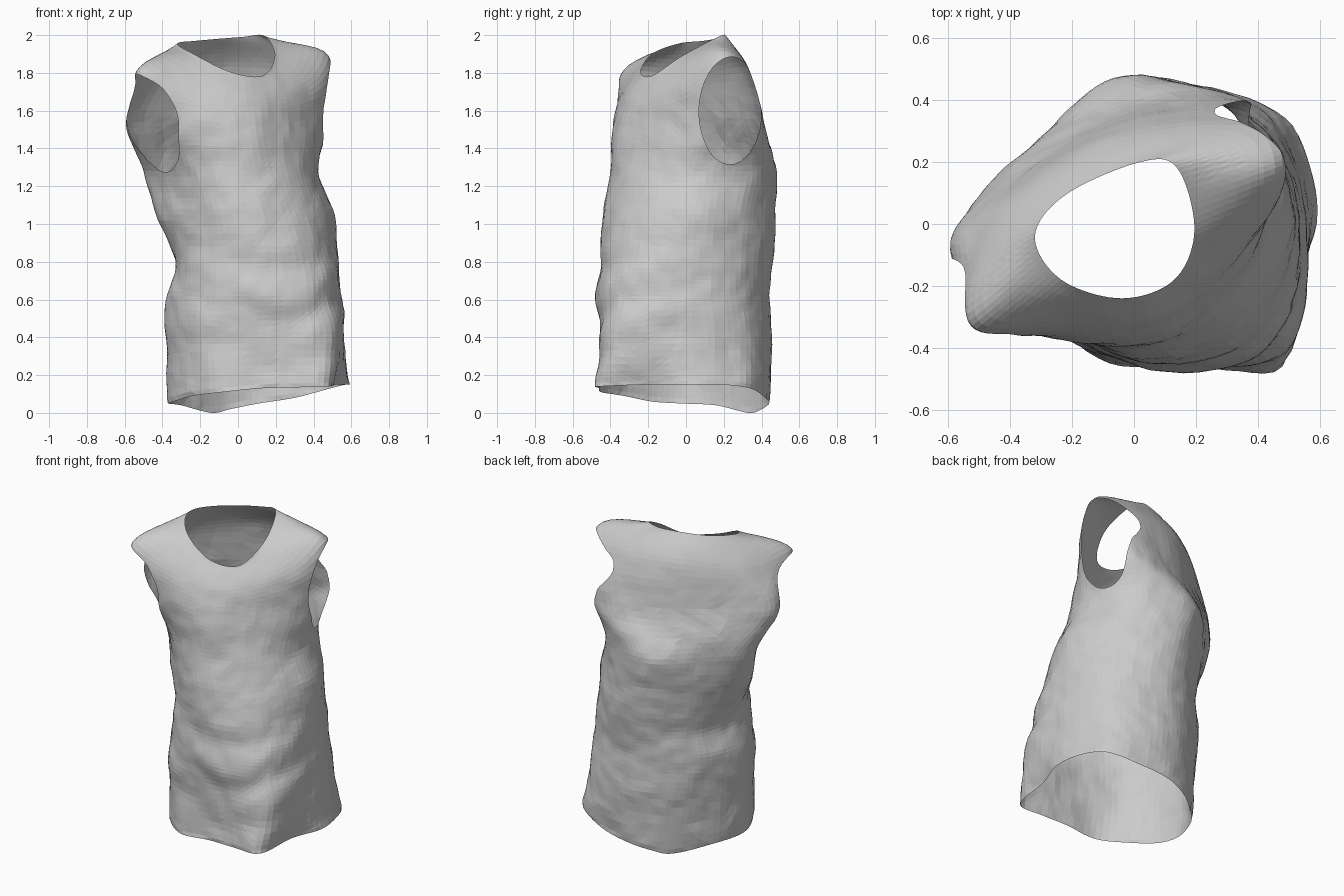
import bpy, bmesh
from math import cos, sin, pi, radians
from mathutils import Vector, noise

cube = bpy.data.objects.get("Cube")
if cube:
    bpy.data.objects.remove(cube)

COLS = 80        # columns around the garment
STEPS = 8        # rows between two sections


def spline(a, b, c, d, t):
    """Catmull-Rom point between b and c."""
    return 0.5 * (2 * b + (c - a) * t + (2 * a - 5 * b + 4 * c - d) * t * t
                  + (3 * b - a - 3 * c + d) * t ** 3)


def closed_ring(points, roll=0):
    """Smooth closed ring through the points, sampled evenly."""
    points = [Vector(p) for p in points]
    n, per = len(points), COLS // len(points)
    ring = [spline(points[i - 1], points[i], points[(i + 1) % n],
                   points[(i + 2) % n], j / per)
            for i in range(n) for j in range(per)]
    return ring[-roll:] + ring[:-roll] if roll else ring


def body_ring(cx, cy, z, radii):
    """Level ring given by its centre and radii every 45 degrees from +x."""
    return closed_ring([(cx + r * cos(k * pi / 4), cy + r * sin(k * pi / 4), z)
                        for k, r in enumerate(radii)])


# Wavy hem with a fold at the front left corner
hem = [(.59, 0, .15), (.57, .18, .15), (.49, .34, .13), (.3, .42, .08),
       (.11, .44, .05), (-.04, .4, .02), (-.14, .33, 0), (-.3, .16, .04),
       (-.37, -.03, .05), (-.34, -.18, .06), (-.24, -.33, .09), (-.08, -.45, .11),
       (.12, -.46, .13), (.3, -.47, .135), (.48, -.46, .14), (.52, -.2, .15)]

# Body sections up to the armpit
rings = [
    closed_ring(hem),
    body_ring(.09, 0, .4, [.47, .485, .455, .43, .47, .475, .445, .57]),
    body_ring(.085, -.015, .62, [.46, .47, .455, .45, .465, .45, .455, .525]),
    body_ring(.09, 0, .79, [.445, .445, .46, .43, .42, .45, .455, .485]),
    body_ring(.035, .015, 1.05, [.475, .455, .46, .405, .475, .42, .455, .465]),
    body_ring(-.035, .04, 1.28, [.46, .475, .435, .36, .465, .41, .435, .45]),
]

# Chest and shoulder sections, starting at the left shoulder
chest = [(.47, .22, 1.52), (.33, .41, 1.52), (-.08, .345, 1.52), (-.56, 0, 1.54),
         (-.51, -.25, 1.52), (-.25, -.37, 1.5), (.1, -.36, 1.47), (.4, -.04, 1.5)]
shoulder = [(.48, .19, 1.89), (.37, .33, 1.82), (-.07, .28, 1.83), (-.43, .03, 1.79),
            (-.53, -.31, 1.81), (-.3, -.34, 1.72), (.08, -.3, 1.66), (.38, -.02, 1.74)]
for pts in (chest, shoulder):
    rings.append(closed_ring(pts, COLS // 16))

# Neckline
neck = [(.195, -.02, 1.89), (.14, .18, 1.995), (.02, .2, 1.99), (-.22, .095, 1.97),
        (-.32, -.04, 1.955), (-.235, -.18, 1.9), (-.04, -.24, 1.805), (.13, -.18, 1.785)]
rings.append(closed_ring(neck))

# Loft the sections into a grid of rows
last = len(rings) - 1
rows = []
for i in range(last):
    four = [rings[max(0, min(last, i + k))] for k in (-1, 0, 1, 2)]
    rows += [[spline(*(r[c] for r in four), s / STEPS) for c in range(COLS)]
             for s in range(STEPS)]
rows.append(rings[-1])

bm = bmesh.new()
grid = [[bm.verts.new(p) for p in row] for row in rows]
for low, high in zip(grid, grid[1:]):
    for c in range(COLS):
        d = (c + 1) % COLS
        bm.faces.new((low[c], low[d], high[d], high[c]))
rim = set(grid[0] + grid[-1])

# Cloth folds: soft lumps, plus sagging creases on the lower front
bm.normal_update()
shifts = []
for v in bm.verts:
    p = v.co
    fade = 0 if v in rim else min(1, max(0, (2 - p.z) * 2))
    lump = .009 * noise.noise(Vector((p.x * 4, p.y * 4, p.z * 5)))
    lump += .006 * noise.noise(p * 12)
    front = max(0, (.45 * p.x - .9 * p.y) * 2)
    side = abs(.9 * p.x + .45 * p.y)
    sag = max(0, 1 - abs(p.z - .55) / .5) * front
    lump += .008 * sag * sin((p.z - .5 * side) * 24)
    shifts.append((v, v.normal * lump * fade))
for v, move in shifts:
    v.co += move


def cut_armhole(centre, angle, half_width, half_height):
    """Open a clean oval armhole facing the given direction."""
    centre = Vector(centre)
    out = Vector((cos(radians(angle)), sin(radians(angle)), 0))
    across = Vector((-out.y, out.x, 0))

    def size(p):
        q = p - centre
        return Vector((q.dot(across) / half_width, q.z / half_height)).length

    def on_side(p):
        return (p - centre).dot(out) > -.25

    # Split every edge where it crosses the oval
    crossing = []
    for e in bm.edges:
        a, b = e.verts
        if on_side(a.co) and on_side(b.co) and (size(a.co) < 1) != (size(b.co) < 1):
            crossing.append((e, a, b))
    seam = []
    for e, a, b in crossing:
        low, high = 0, 1
        starts_inside = size(a.co) < 1
        for _ in range(20):
            mid = (low + high) / 2
            if (size(a.co.lerp(b.co, mid)) < 1) == starts_inside:
                low = mid
            else:
                high = mid
        seam.append(bmesh.utils.edge_split(e, a, low)[1])
    bmesh.ops.connect_verts(bm, verts=seam)
    gone = [f for f in bm.faces
            if on_side(f.calc_center_median()) and size(f.calc_center_median()) < 1]
    bmesh.ops.delete(bm, geom=gone, context='FACES')


cut_armhole((.45, .24, 1.6), 8, .17, .285)
cut_armhole((-.465, -.245, 1.535), 217, .18, .26)

bmesh.ops.remove_doubles(bm, verts=bm.verts[:], dist=.003)
bmesh.ops.triangulate(bm, faces=bm.faces[:])
mesh = bpy.data.meshes.new("sleeveless_shirt")
bm.to_mesh(mesh)
bm.free()
shirt = bpy.data.objects.new("sleeveless_shirt", mesh)
bpy.context.collection.objects.link(shirt)

# Plain grey cloth
cloth = bpy.data.materials.new("grey_cloth")
cloth.use_nodes = True
grey = (.6, .6, .6, 1)
cloth.diffuse_color = grey
cloth.node_tree.nodes["Principled BSDF"].inputs["Base Color"].default_value = grey
mesh.materials.append(cloth)
